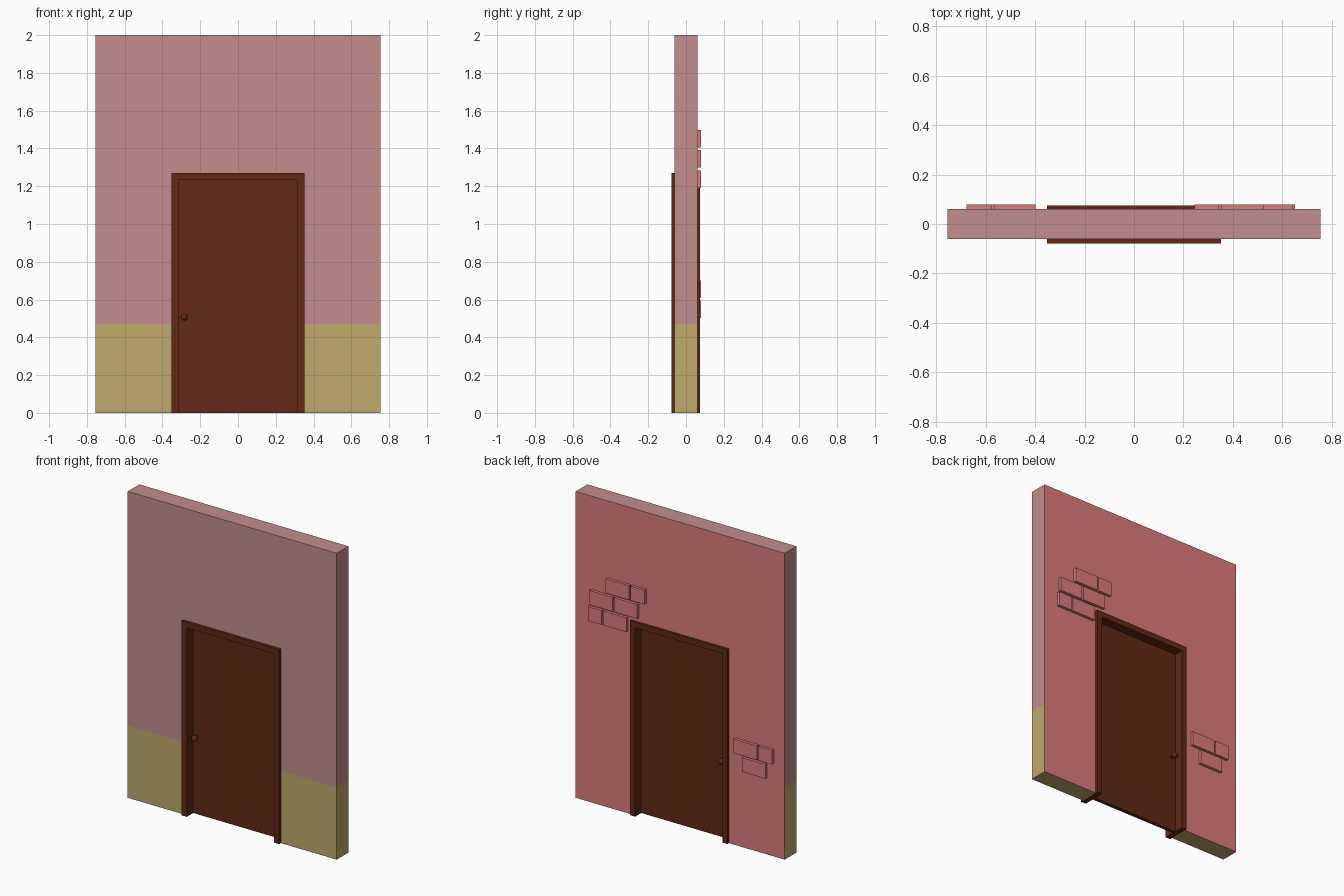
import bpy, bmesh
from mathutils import Vector

if "Cube" in bpy.data.objects:
    bpy.data.objects.remove(bpy.data.objects["Cube"])


def material(name, rgb):
    m = bpy.data.materials.new(name)
    m.diffuse_color = (*rgb, 1)
    m.use_nodes = True
    m.node_tree.nodes["Principled BSDF"].inputs["Base Color"].default_value = m.diffuse_color
    return m


PINK = material("pink_plaster", (0.54, 0.27, 0.27))
YELLOW = material("yellow_plaster", (0.51, 0.40, 0.15))
BRICK = material("brick_red", (0.72, 0.20, 0.20))
WOOD = material("dark_wood", (0.115, 0.022, 0.008))


def finish(name, bm, *mats):
    bmesh.ops.recalc_face_normals(bm, faces=bm.faces)
    me = bpy.data.meshes.new(name)
    bm.to_mesh(me)
    bm.free()
    ob = bpy.data.objects.new(name, me)
    bpy.context.collection.objects.link(ob)
    for m in mats:
        me.materials.append(m)
    return ob


def extrude_profile(points, y0, y1):
    """Extrude an x-z outline along y."""
    bm = bmesh.new()
    face = bm.faces.new([bm.verts.new((x, y0, z)) for x, z in points])
    ext = bmesh.ops.extrude_face_region(bm, geom=[face], use_keep_orig=True)
    verts = [v for v in ext["geom"] if isinstance(v, bmesh.types.BMVert)]
    bmesh.ops.translate(bm, verts=verts, vec=(0, y1 - y0, 0))
    bmesh.ops.recalc_face_normals(bm, faces=bm.faces)
    return bm


def arch(w, h, iw, ih):
    """Rectangle with a doorway cut from the bottom."""
    return [(-w, 0), (-w, h), (w, h), (w, 0), (iw, 0), (iw, ih), (-iw, ih), (-iw, 0)]


def rect(x0, x1, z0, z1):
    return [(x0, z0), (x0, z1), (x1, z1), (x1, z0)]


# Wall: plaster in two colours, bare brick colour on the back
bm = extrude_profile(arch(0.755, 2.0, 0.35, 1.268), -0.06, 0.06)
bmesh.ops.bisect_plane(bm, geom=bm.verts[:] + bm.edges[:] + bm.faces[:],
                       plane_co=(0, 0, 0.47), plane_no=(0, 0, 1))
bm.normal_update()
for f in bm.faces:
    if f.normal.y > 0.5:
        f.material_index = 2
    elif f.calc_center_bounds().z < 0.47:
        f.material_index = 1
finish("wall", bm, PINK, YELLOW, BRICK)

# Door frame running through the wall, and the recessed door
finish("door_frame", extrude_profile(arch(0.352, 1.27, 0.315, 1.233), -0.078, 0.075), WOOD)
finish("door", extrude_profile(rect(-0.315, 0.315, 0, 1.233), -0.012, 0.012), WOOD)

# Knobs on both sides
for side, s in (("front", -1), ("back", 1)):
    bpy.ops.mesh.primitive_uv_sphere_add(segments=16, ring_count=10, radius=0.019,
                                         location=(-0.285, s * 0.043, 0.507))
    knob = bpy.context.object
    knob.name = side + "_knob"
    knob.data.materials.append(WOOD)
    bpy.ops.object.shade_smooth()
    bpy.ops.mesh.primitive_cylinder_add(vertices=12, radius=0.008, depth=0.025,
                                        location=(-0.285, s * 0.02, 0.507),
                                        rotation=(1.5708, 0, 0))
    stem = bpy.context.object
    stem.name = side + "_knob_stem"
    stem.data.materials.append(WOOD)
    bpy.ops.object.shade_smooth_by_angle()

# Raised bricks on the back: bottom z of each row, then x spans
rows = [
    (1.405, [(0.355, 0.525), (0.245, 0.345)]),
    (1.298, [(0.475, 0.642), (0.297, 0.465)]),
    (1.190, [(0.555, 0.653), (0.376, 0.545)]),
    (0.607, [(-0.568, -0.398), (-0.678, -0.577)]),
    (0.502, [(-0.628, -0.460)]),
]
for z, spans in rows:
    for x0, x1 in spans:
        finish("brick", extrude_profile(rect(x0, x1, z, z + 0.093), 0.055, 0.079), BRICK)
